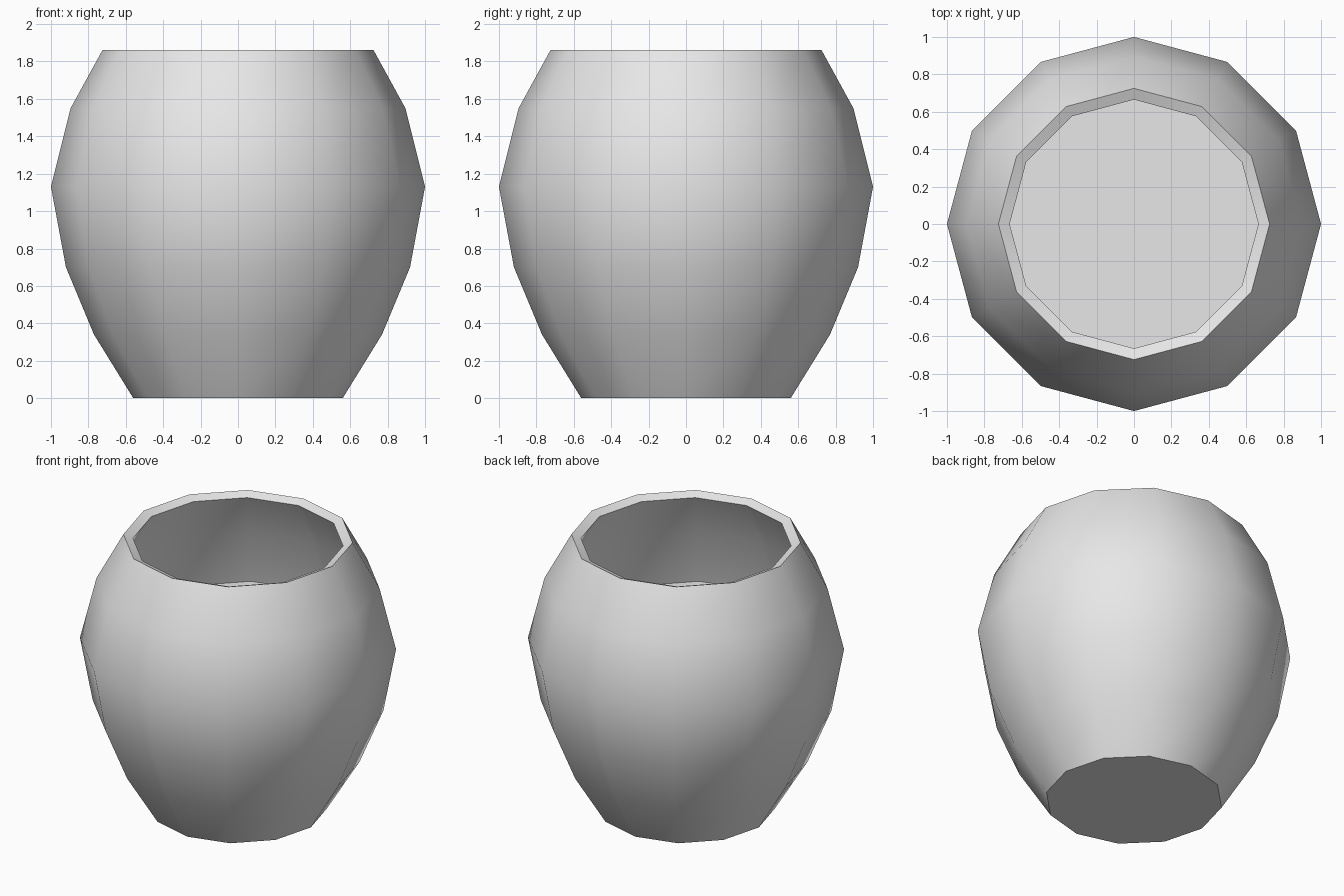
import bpy, bmesh, math

cube = bpy.data.objects.get("Cube")
if cube:
    bpy.data.objects.remove(cube, do_unlink=True)

SIDES = 12

# Single plain material
grey = bpy.data.materials.new("light_grey")
grey.use_nodes = True
grey.diffuse_color = (0.8, 0.8, 0.8, 1)
grey.node_tree.nodes["Principled BSDF"].inputs["Base Color"].default_value = (0.8, 0.8, 0.8, 1)


def lathe(name, profile, material):
    """Spin a (radius, height) profile around z and cap both ends."""
    bm = bmesh.new()
    rings = []
    for r, z in profile:
        angles = [math.tau * i / SIDES for i in range(SIDES)]
        rings.append([bm.verts.new((r * math.cos(a), r * math.sin(a), z)) for a in angles])
    for low, high in zip(rings, rings[1:]):
        for i in range(SIDES):
            j = (i + 1) % SIDES
            bm.faces.new((low[i], low[j], high[j], high[i]))
    bm.faces.new(rings[0][::-1])
    bm.faces.new(rings[-1])
    mesh = bpy.data.meshes.new(name)
    bm.to_mesh(mesh)
    bm.free()
    mesh.materials.append(material)
    obj = bpy.data.objects.new(name, mesh)
    bpy.context.collection.objects.link(obj)
    bpy.ops.object.select_all(action='DESELECT')
    obj.select_set(True)
    bpy.context.view_layer.objects.active = obj
    bpy.ops.object.shade_smooth_by_angle(angle=math.radians(40))
    return obj


# Outer wall from base to rim, then the inner wall down to a flat floor
outer = [(0.56, 0), (0.77, 0.34), (0.92, 0.70), (1.0, 1.13), (0.895, 1.55), (0.725, 1.86)]
inner = [(0.665, 1.835), (0.83, 1.52), (0.93, 1.13)]
lathe("pot", outer + inner, grey)
